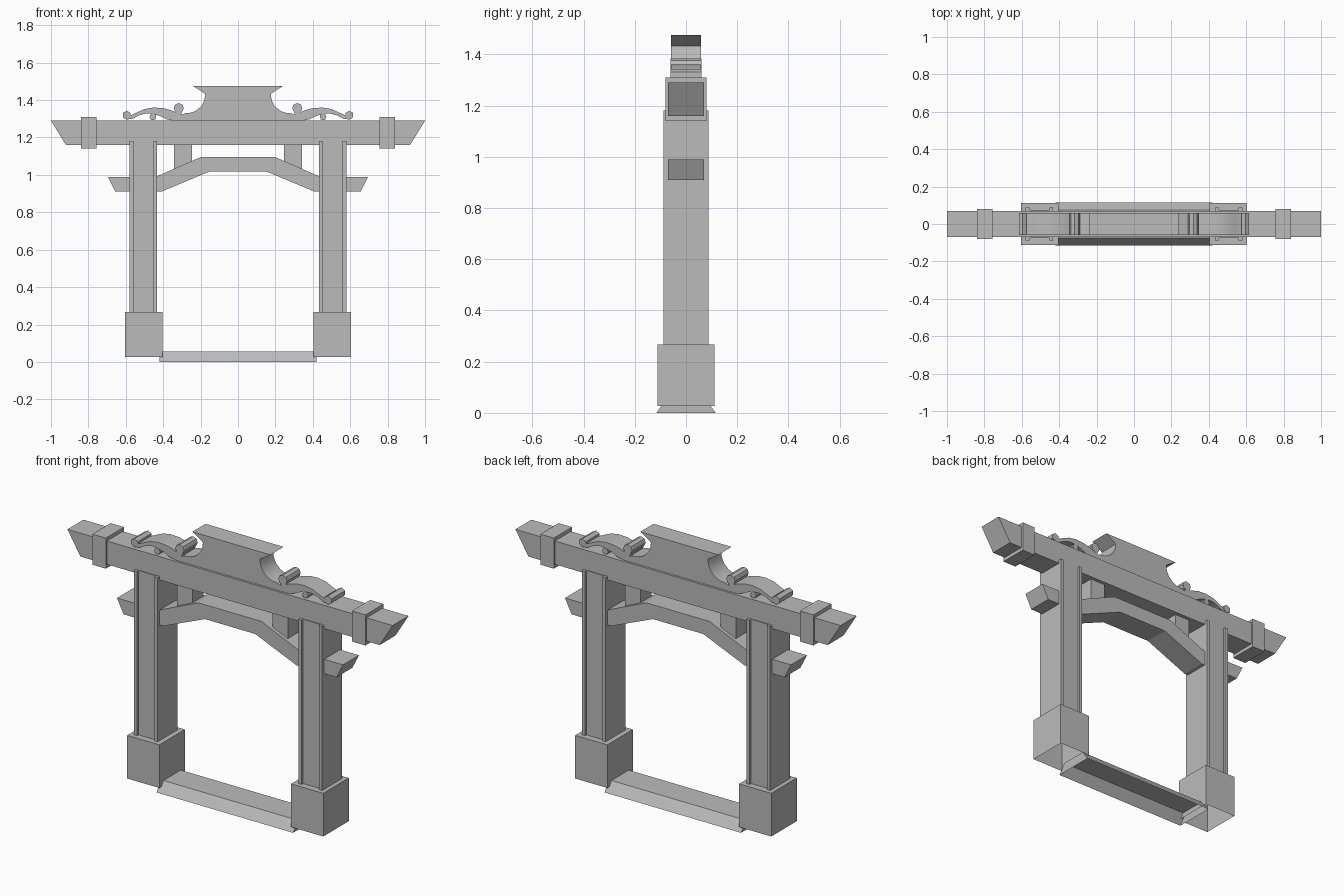
import bpy, bmesh, math
from mathutils import Vector

cube = bpy.data.objects.get("Cube")
if cube:
    bpy.data.objects.remove(cube, do_unlink=True)

stone = bpy.data.materials.new("grey_stone")
stone.use_nodes = True
GREY = (0.5, 0.5, 0.5, 1)
stone.diffuse_color = GREY
stone.node_tree.nodes["Principled BSDF"].inputs["Base Color"].default_value = GREY


def extrude(name, points, direction, open_bottom=False, smooth=False):
    """Prism made by sweeping a closed outline along a direction."""
    bm = bmesh.new()
    face = bm.faces.new([bm.verts.new(p) for p in points])
    swept = bmesh.ops.extrude_face_region(bm, geom=[face])["geom"]
    moved = [v for v in swept if isinstance(v, bmesh.types.BMVert)]
    bmesh.ops.translate(bm, verts=moved, vec=Vector(direction))
    bmesh.ops.recalc_face_normals(bm, faces=bm.faces[:])
    if open_bottom:
        under = [f for f in bm.faces if f.normal.z < -0.9]
        bmesh.ops.delete(bm, geom=under, context='FACES')
    mesh = bpy.data.meshes.new(name)
    bm.to_mesh(mesh)
    bm.free()
    mesh.materials.append(stone)
    obj = bpy.data.objects.new(name, mesh)
    bpy.context.collection.objects.link(obj)
    if smooth:
        bpy.ops.object.select_all(action='DESELECT')
        obj.select_set(True)
        bpy.context.view_layer.objects.active = obj
        bpy.ops.object.shade_smooth_by_angle(angle=math.radians(35))
    return obj


def front_shape(name, xz, half_depth, **kw):
    """Outline in the front plane, swept through the depth."""
    return extrude(name, [(x, -half_depth, z) for x, z in xz], (0, 2 * half_depth, 0), **kw)


def box(name, x0, x1, half_depth, z0, z1, **kw):
    return front_shape(name, [(x0, z0), (x1, z0), (x1, z1), (x0, z1)], half_depth, **kw)


def symmetric(half):
    """Complete a right-hand half outline with its mirror image."""
    return half + [(-x, z) for x, z in reversed(half)]


def knob(name, x, z, radius, sides):
    ring = [(x + radius * math.sin(math.tau * i / sides),
             z + radius * math.cos(math.tau * i / sides)) for i in range(sides)]
    front_shape(name, ring, 0.06)


# Top beam with slanted ends
front_shape("top_beam", symmetric([(0.92, 1.16), (1.0, 1.29)]), 0.07)

# Lower tie beam with raised middle
front_shape("arched_tie_beam", symmetric([
    (0.155, 1.017), (0.41, 0.91), (0.655, 0.91), (0.695, 0.99),
    (0.44, 0.99), (0.195, 1.097)]), 0.07)

# Sill between the posts, hollow underneath
extrude("sill", [(-0.42, -0.116, 0), (-0.42, 0.116, 0), (-0.42, 0.076, 0.055),
                 (-0.42, -0.076, 0.055)], (0.84, 0, 0), open_bottom=True)

# Crest plaque on the beam
front_shape("crest_plaque", symmetric([
    (0.345, 1.29), (0.315, 1.318), (0.28, 1.33), (0.25, 1.333), (0.222, 1.345),
    (0.195, 1.37), (0.18, 1.4), (0.175, 1.433), (0.24, 1.475)]), 0.058, smooth=True)

# Post outline: edge ribs with a recessed panel front and back
rib, panel = 0.0875, 0.075
quarter = [(0.073, rib), (0.053, rib), (0.053, panel)]
back_edge = quarter + [(-x, y) for x, y in reversed(quarter)]
post_outline = back_edge + [(x, -y) for x, y in reversed(back_edge)]

# Scroll arm outline
arm = [(0.30, 1.335), (0.335, 1.336), (0.36, 1.346), (0.4, 1.357), (0.45, 1.36),
       (0.5, 1.352), (0.54, 1.334), (0.57, 1.32), (0.6, 1.314), (0.6, 1.296),
       (0.565, 1.3), (0.53, 1.318), (0.49, 1.329), (0.45, 1.326), (0.41, 1.312),
       (0.38, 1.297), (0.345, 1.29), (0.31, 1.31)]

for side, s in (("left", 1), ("right", -1)):
    extrude(side + "_post", [(s * 0.506 + x, y, 0.26) for x, y in post_outline], (0, 0, 0.92))
    box(side + "_post_base", s * 0.405, s * 0.603, 0.112, 0.027, 0.267, open_bottom=True)
    box(side + "_beam_band", s * 0.757, s * 0.84, 0.08, 1.14, 1.31)
    front_shape(side + "_strut", [(s * 0.246, 1.05), (s * 0.246, 1.17),
                                  (s * 0.341, 1.17), (s * 0.341, 1.01)], 0.05)
    front_shape(side + "_scroll_arm", [(s * x, z) for x, z in arm], 0.058, smooth=True)
    knob(side + "_inner_scroll_knob", s * 0.317, 1.357, 0.027, 8)
    knob(side + "_outer_scroll_knob", s * 0.595, 1.319, 0.024, 6)
    knob(side + "_small_scroll_knob", s * 0.455, 1.31, 0.018, 8)
